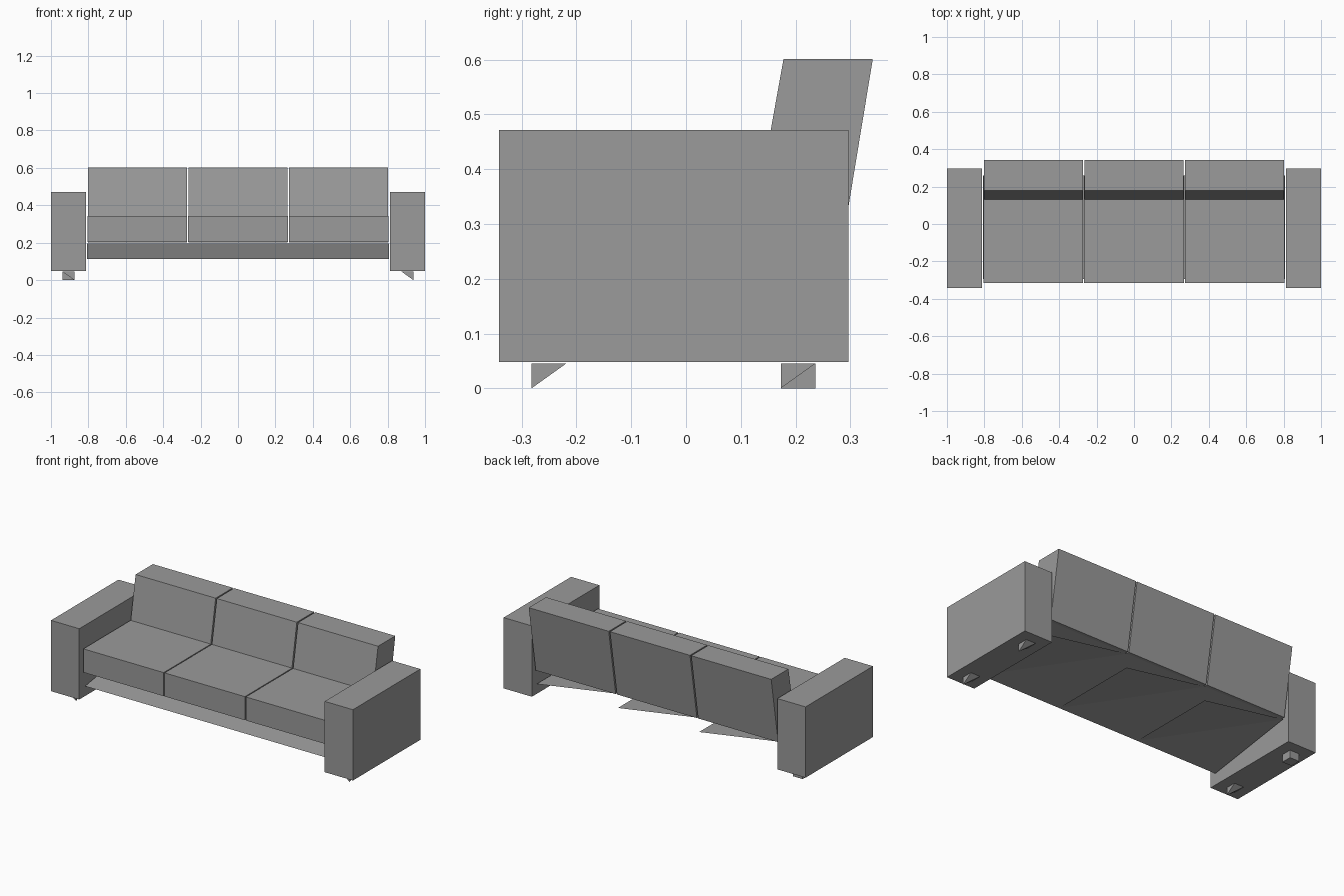
import bpy, bmesh

if "Cube" in bpy.data.objects:
    bpy.data.objects.remove(bpy.data.objects["Cube"])

grey = bpy.data.materials.new("dark_grey")
grey.diffuse_color = (0.325, 0.325, 0.325, 1)
grey.use_nodes = True
grey.node_tree.nodes["Principled BSDF"].inputs["Base Color"].default_value = grey.diffuse_color


def finish(name, bm, closed=True):
    if closed:
        bmesh.ops.recalc_face_normals(bm, faces=bm.faces)
    mesh = bpy.data.meshes.new(name)
    bm.to_mesh(mesh)
    bm.free()
    mesh.materials.append(grey)
    obj = bpy.data.objects.new(name, mesh)
    bpy.context.collection.objects.link(obj)
    return obj


def prism(name, profile, x0, x1):
    """Extrude a (y, z) outline from x0 to x1."""
    bm = bmesh.new()
    face = bm.faces.new([bm.verts.new((x0, y, z)) for y, z in profile])
    ext = bmesh.ops.extrude_face_region(bm, geom=[face])
    moved = [v for v in ext["geom"] if isinstance(v, bmesh.types.BMVert)]
    bmesh.ops.translate(bm, verts=moved, vec=(x1 - x0, 0, 0))
    if len(bm.faces) == len(profile) + 1:  # close the starting end
        bmesh.ops.holes_fill(bm, edges=bm.edges)
    return finish(name, bm)


def rect(y0, y1, z0, z1):
    return [(y0, z0), (y1, z0), (y1, z1), (y0, z1)]


def leg(name, x, y, full=False):
    """Small foot: a corner wedge standing on one point, or a full block."""
    s, h = 0.063, 0.045
    top = [(x, y, h), (x + s, y, h), (x + s, y + s, h), (x, y + s, h)]
    low = [(a, b, 0) for a, b, _ in top] if full else [(x + s, y, 0)]
    bm = bmesh.new()
    for co in top + low:
        bm.verts.new(co)
    bmesh.ops.convex_hull(bm, input=bm.verts)
    return finish(name, bm)


def sheet(name, faces):
    """Thin open panel made of a few flat faces."""
    bm = bmesh.new()
    for points in faces:
        bm.faces.new([bm.verts.new(p) for p in points])
    return finish(name, bm, closed=False)


# Arms with their feet
for side, x0, x1, lx in (("left", -1, -0.813, -0.938), ("right", 0.813, 1, 0.875)):
    prism(side + "_arm", rect(-0.341, 0.297, 0.048, 0.472), x0, x1)
    leg(side + "_front_leg", lx, -0.282)
    leg(side + "_back_leg", lx, 0.173, full=(side == "left"))

# Three seat cushions, leaning back cushions and the sloping support under them
back_profile = [(0.106, 0.2), (0.275, 0.2), (0.341, 0.601), (0.178, 0.601)]
yf, yb, low, high = -0.295, 0.26, 0.112, 0.197
for i, place in enumerate(("left", "middle", "right")):
    cx = (i - 1) * 0.538
    a, b = cx - 0.269, cx + 0.269
    prism(place + "_seat_cushion", rect(-0.315, 0.26, 0.203, 0.344), cx - 0.266, cx + 0.266)
    prism(place + "_back_cushion", back_profile, cx - 0.265, cx + 0.265)
    sheet(place + "_support", [
        [(a, yf, low), (b, yf, low), (b, yb, high), (a, yb, high)],
        [(b, yf, low), (b, yb, low), (a, yb, high)],
    ])
